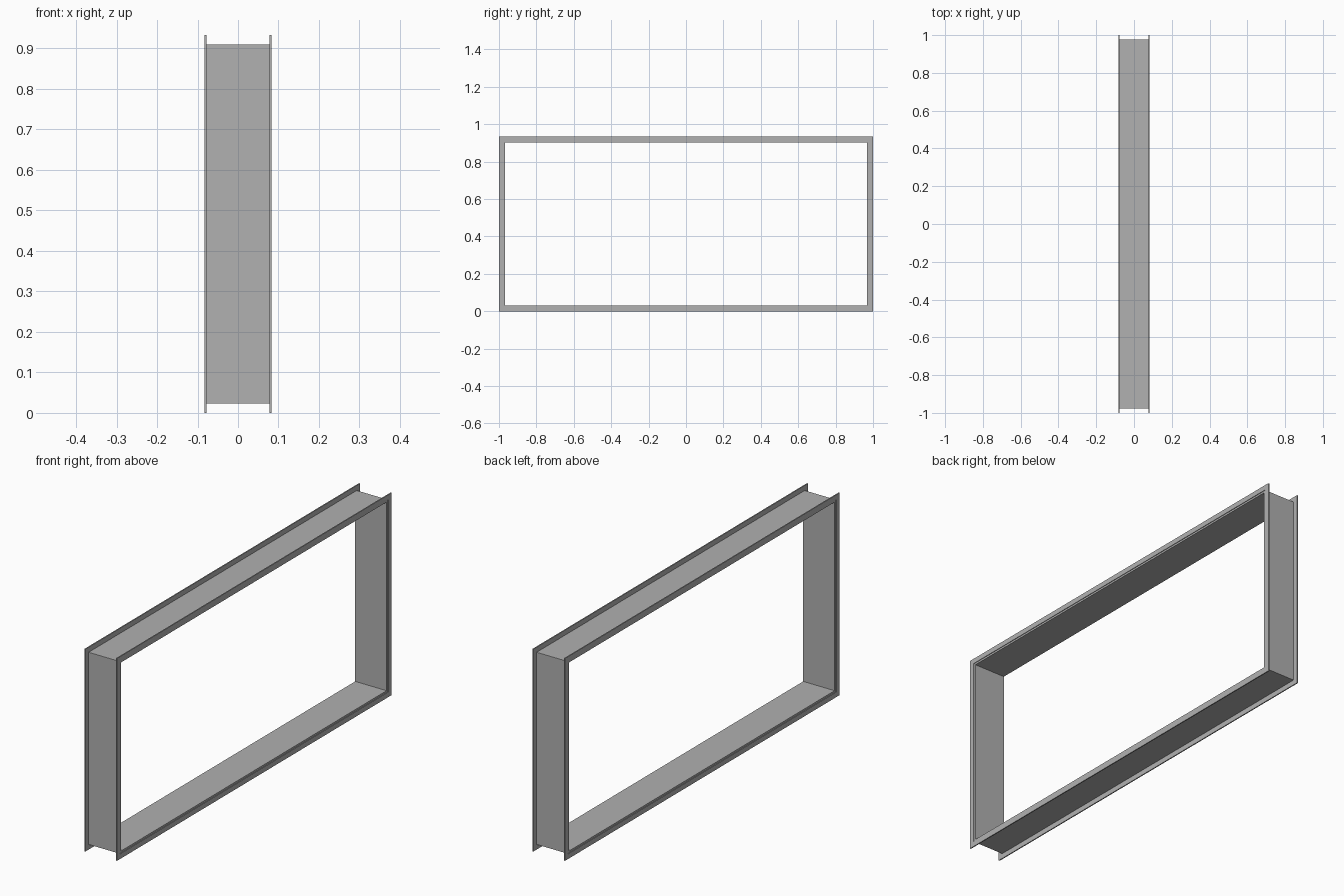
import bpy
import bmesh

if "Cube" in bpy.data.objects:
    bpy.data.objects.remove(bpy.data.objects["Cube"])

HALF_Y, HEIGHT = 1.0, 0.933      # outer size of the flanges
WEB_INSET = 0.0235               # outside of the channel, measured from flange edge
OPENING_INSET = 0.032            # clear opening, measured from flange edge

# Dark grey metal
metal = bpy.data.materials.new("dark_grey_metal")
metal.diffuse_color = (0.44, 0.44, 0.44, 1.0)
metal.use_nodes = True
metal.node_tree.nodes["Principled BSDF"].inputs["Base Color"].default_value = metal.diffuse_color


def rect_ring(name, x0, x1, outer, inner):
    """Rectangular ring in the YZ plane, extruded from x0 to x1."""
    bm = bmesh.new()

    def loop(x, inset):
        y, lo, hi = HALF_Y - inset, inset, HEIGHT - inset
        return [bm.verts.new((x, a, b))
                for a, b in ((-y, lo), (y, lo), (y, hi), (-y, hi))]

    loops = [loop(x0, outer), loop(x1, outer), loop(x1, inner), loop(x0, inner)]
    for k in range(4):
        a, b = loops[k], loops[(k + 1) % 4]
        for i in range(4):
            j = (i + 1) % 4
            bm.faces.new((a[i], a[j], b[j], b[i]))
    bmesh.ops.recalc_face_normals(bm, faces=bm.faces)
    mesh = bpy.data.meshes.new(name)
    bm.to_mesh(mesh)
    bm.free()
    mesh.materials.append(metal)
    obj = bpy.data.objects.new(name, mesh)
    bpy.context.collection.objects.link(obj)
    return obj


# Channel walls between the two flanges, ends set slightly back
rect_ring("channel_walls", -0.080, 0.080, WEB_INSET, OPENING_INSET)

# Thin outward flange on each open end
for label, x in (("left", -0.0805), ("right", 0.0805)):
    rect_ring(label + "_flange", x - 0.0025, x + 0.0025, 0.0, WEB_INSET)
